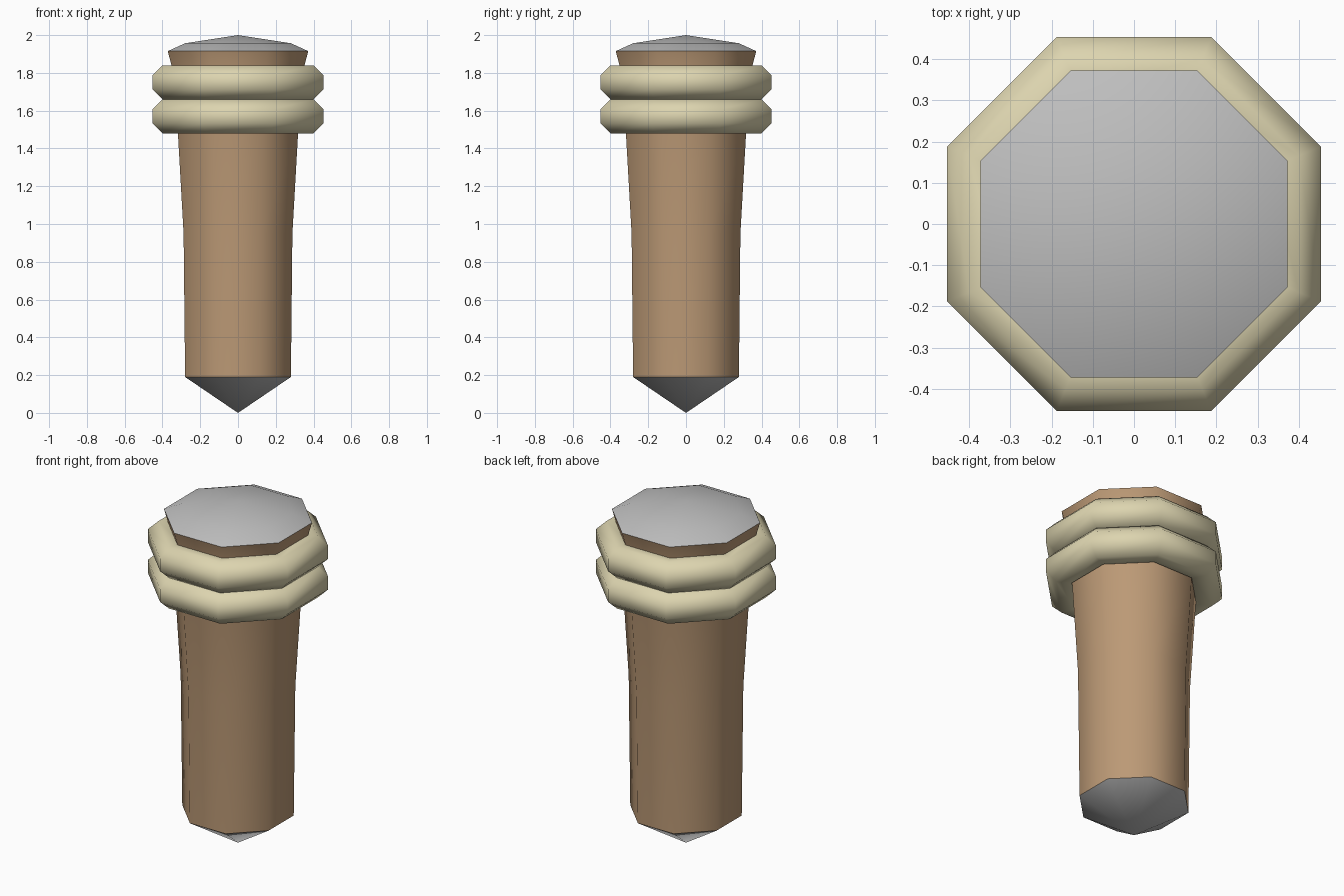
import bpy
import bmesh
from math import cos, sin, pi

cube = bpy.data.objects.get("Cube")
if cube:
    bpy.data.objects.remove(cube, do_unlink=True)

SIDES = 8
STRETCH = 1 / cos(pi / SIDES)  # flat-to-flat radius to corner radius


def material(name, colour):
    mat = bpy.data.materials.new(name)
    mat.use_nodes = True
    mat.diffuse_color = (*colour, 1)
    mat.node_tree.nodes["Principled BSDF"].inputs["Base Color"].default_value = (*colour, 1)
    return mat


def lathe(name, profile, mat, closed=False):
    """Sweep (radius, z) points around z with eight flat-facing sides."""
    bm = bmesh.new()
    rings = []
    for r, z in profile:
        if r == 0:
            rings.append([bm.verts.new((0, 0, z))] * SIDES)
            continue
        angles = [(i + 0.5) * 2 * pi / SIDES for i in range(SIDES)]
        rings.append([bm.verts.new((r * STRETCH * cos(a), r * STRETCH * sin(a), z)) for a in angles])
    pairs = list(zip(rings, rings[1:]))
    if closed:
        pairs.append((rings[-1], rings[0]))
    for low, high in pairs:
        for i in range(SIDES):
            j = (i + 1) % SIDES
            corners = [low[i], low[j], high[j], high[i]]
            bm.faces.new(list(dict.fromkeys(corners)))
    for face in bm.faces:
        face.smooth = True
    mesh = bpy.data.meshes.new(name)
    bm.to_mesh(mesh)
    bm.free()
    mesh.materials.append(mat)
    obj = bpy.data.objects.new(name, mesh)
    bpy.context.collection.objects.link(obj)
    return obj


wood = material("tan wood", (0.50, 0.32, 0.18))
rope = material("cream rope", (0.72, 0.66, 0.43))
metal = material("grey metal", (0.52, 0.52, 0.52))

# Tapered shaft flaring towards the head
lathe("shaft", [(0.28, 0.19), (0.288, 0.95), (0.318, 1.48), (0.352, 1.84), (0.372, 1.915)], wood)

# Pointed foot and domed head
lathe("pointed_tip", [(0, 0), (0.28, 0.19)], metal)
lathe("domed_cap", [(0.372, 1.915), (0.28, 1.957), (0, 2)], metal)

# Two bulging bands with an octagonal cross-section
for name, z in (("lower_band", 1.57), ("upper_band", 1.75)):
    section = [(0.363 + 0.09 * STRETCH * cos((k + 0.5) * pi / 4),
                z + 0.09 * STRETCH * sin((k + 0.5) * pi / 4)) for k in range(8)]
    lathe(name, section, rope, closed=True)
